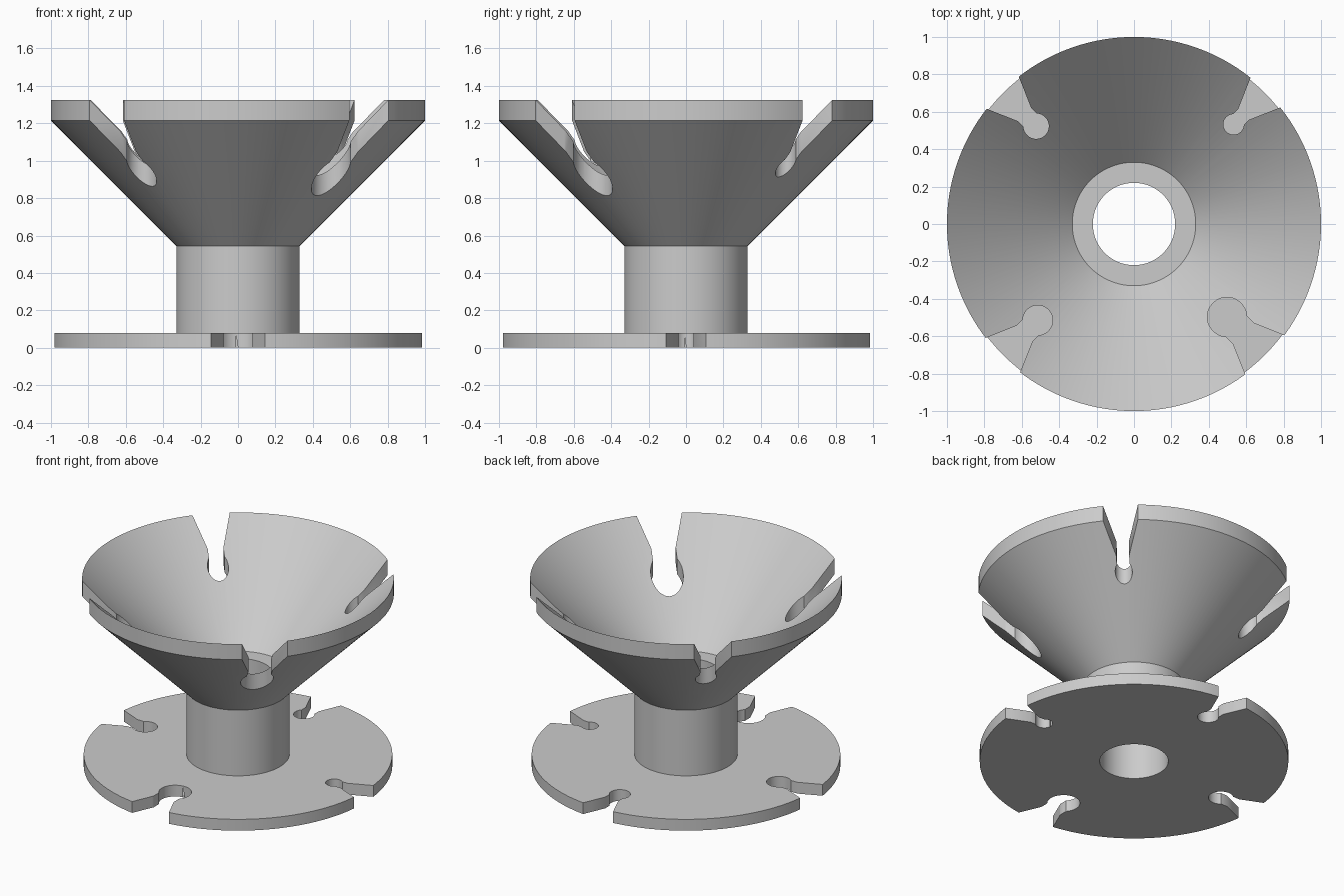
import bpy, bmesh, math

if "Cube" in bpy.data.objects:
    bpy.data.objects.remove(bpy.data.objects["Cube"])

SEGMENTS = 128


def make_object(name, bm):
    bmesh.ops.recalc_face_normals(bm, faces=bm.faces)
    mesh = bpy.data.meshes.new(name)
    bm.to_mesh(mesh)
    bm.free()
    obj = bpy.data.objects.new(name, mesh)
    bpy.context.collection.objects.link(obj)
    return obj


def lathe(name, profile):
    """Revolve a closed (radius, z) profile about the z axis."""
    bm = bmesh.new()
    rings = []
    for i in range(SEGMENTS):
        a = 2 * math.pi * i / SEGMENTS
        rings.append([bm.verts.new((r * math.cos(a), r * math.sin(a), z))
                      for r, z in profile])
    n = len(profile)
    for i in range(SEGMENTS):
        p, q = rings[i], rings[(i + 1) % SEGMENTS]
        for j in range(n):
            k = (j + 1) % n
            bm.faces.new((p[j], q[j], q[k], p[k]))
    return make_object(name, bm)


def keyhole_cutter(name, radius, angle, z0, z1):
    """Vertical prism: round end, straight neck, flared mouth at the rim."""
    centre, neck = 0.808 - radius, 0.75 * radius
    mouth = neck + 0.07 + 0.21 * 0.43
    start = math.asin(neck / radius)
    steps = 40
    outline = [(1.2, -mouth), (1.2, mouth), (0.83, neck)]
    for i in range(steps + 1):
        a = start + (2 * math.pi - 2 * start) * i / steps
        outline.append((centre + radius * math.cos(a), radius * math.sin(a)))
    outline.append((0.83, -neck))
    c, s = math.cos(angle), math.sin(angle)
    bm = bmesh.new()
    face = bm.faces.new([bm.verts.new((x * c - y * s, x * s + y * c, z0))
                         for x, y in outline])
    top = bmesh.ops.extrude_face_region(bm, geom=[face])["geom"]
    bmesh.ops.translate(bm, vec=(0, 0, z1 - z0),
                        verts=[v for v in top if isinstance(v, bmesh.types.BMVert)])
    return make_object(name, bm)


# Base plate, hollow stem and funnel as one turned solid
body = lathe("slotted_funnel_stand", [
    (0.22, 0.0), (0.99, 0.0), (0.99, 0.08), (0.33, 0.08),
    (0.33, 0.545), (1.0, 1.215), (1.0, 1.325), (0.33, 0.655), (0.22, 0.655)])

# Keyhole slots of four sizes; the funnel's set is turned by an eighth turn
cutters = []
for i, radius in enumerate((0.105, 0.08, 0.068, 0.055)):
    angle = -math.pi / 2 - i * math.pi / 2
    cutters.append(keyhole_cutter("base_slot_cutter", radius, angle, -0.1, 0.3))
    cutters.append(keyhole_cutter("funnel_slot_cutter", radius,
                                  angle + math.pi / 4, 0.4, 1.6))

bpy.context.view_layer.objects.active = body
body.select_set(True)
for cutter in cutters:
    mod = body.modifiers.new("slot", 'BOOLEAN')
    mod.operation = 'DIFFERENCE'
    mod.solver = 'EXACT'
    mod.object = cutter
    bpy.ops.object.modifier_apply(modifier=mod.name)
    bpy.data.objects.remove(cutter)

# Plain grey finish
grey = bpy.data.materials.new("light grey")
grey.diffuse_color = (0.6, 0.6, 0.6, 1)
grey.use_nodes = True
grey.node_tree.nodes["Principled BSDF"].inputs["Base Color"].default_value = grey.diffuse_color
body.data.materials.clear()
body.data.materials.append(grey)
bpy.ops.object.shade_smooth_by_angle(angle=math.radians(25))
